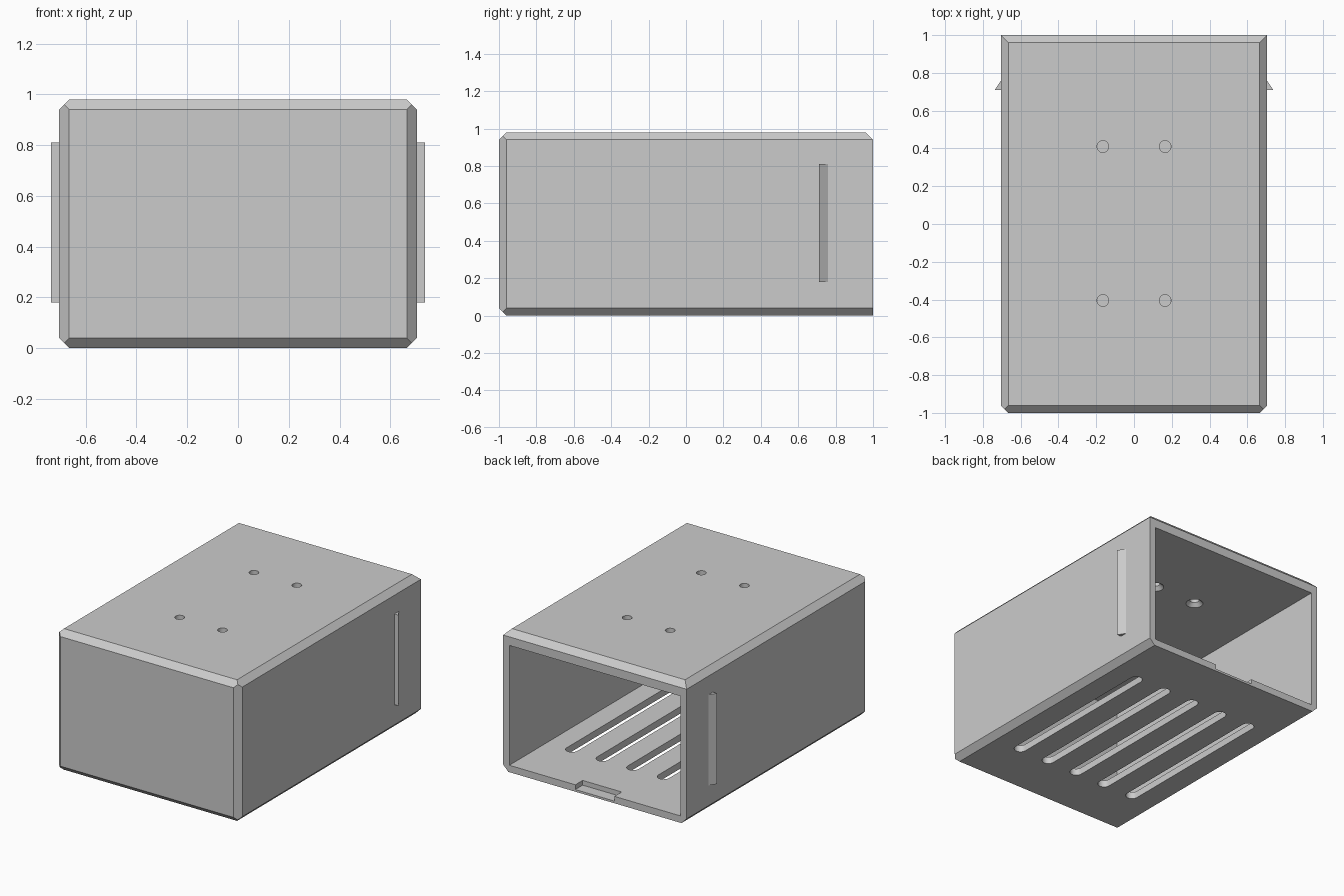
import bpy, bmesh, math
from mathutils import Vector

cube = bpy.data.objects.get("Cube")
if cube:
    bpy.data.objects.remove(cube, do_unlink=True)

W, L, H = 0.705, 1.0, 0.98      # half width, half length, height
BEVEL, WALL, CEILING = 0.04, 0.048, 0.88

grey = bpy.data.materials.new("plain grey")
grey.use_nodes = True
color = (0.6, 0.6, 0.6, 1)
grey.diffuse_color = color
grey.node_tree.nodes["Principled BSDF"].inputs["Base Color"].default_value = color


def to_object(name, bm):
    bmesh.ops.recalc_face_normals(bm, faces=bm.faces)
    mesh = bpy.data.meshes.new(name)
    bm.to_mesh(mesh)
    bm.free()
    mesh.materials.append(grey)
    obj = bpy.data.objects.new(name, mesh)
    bpy.context.collection.objects.link(obj)
    return obj


def block_mesh(low, high):
    bm = bmesh.new()
    bmesh.ops.create_cube(bm, size=1)
    low, high = Vector(low), Vector(high)
    for v in bm.verts:
        v.co = (low + high) / 2 + v.co * (high - low)
    return bm


def skin(name, rings):
    """Closed solid through matching rings of points."""
    bm = bmesh.new()
    loops = [[bm.verts.new(p) for p in ring] for ring in rings]
    for a, b in zip(loops, loops[1:]):
        for i in range(len(a)):
            j = (i + 1) % len(a)
            bm.faces.new((a[i], a[j], b[j], b[i]))
    bm.faces.new(loops[0])
    bm.faces.new(loops[-1])
    return to_object(name, bm)


def cut(target, cutter):
    mod = target.modifiers.new("cut", 'BOOLEAN')
    mod.operation, mod.solver, mod.object = 'DIFFERENCE', 'EXACT', cutter
    bpy.context.view_layer.objects.active = target
    bpy.ops.object.modifier_apply(modifier=mod.name)
    bpy.data.objects.remove(cutter, do_unlink=True)


# Outer body: every edge chamfered except three around the open back
bm = block_mesh((-W, -L, 0), (W, L, H))
corner = Vector((W, L, H / 2))
chamfers = [(sx, 0, sz) for sx in (-1, 1) for sz in (-1, 1)]
chamfers += [(sx, -1, 0) for sx in (-1, 1)]
chamfers += [(0, -1, -1), (0, -1, 1), (0, 1, 1)]
for n in chamfers:
    n = Vector(n)
    edge = Vector([n[i] * corner[i] for i in range(3)]) + Vector((0, 0, H / 2))
    point = edge - n * BEVEL / 2
    bmesh.ops.bisect_plane(bm, geom=bm.verts[:] + bm.edges[:] + bm.faces[:],
                           plane_co=point, plane_no=n, clear_outer=True)
    bmesh.ops.holes_fill(bm, edges=[e for e in bm.edges if e.is_boundary])
box = to_object("box_shell", bm)

# Inner cavity, open at the back, and the thumb notch in the floor lip
cut(box, to_object("cavity", block_mesh((-W + WALL, -L + WALL, WALL),
                                        (W - WALL, L + 0.1, CEILING))))
cut(box, to_object("notch", block_mesh((-0.15, L - 0.08, 0.015),
                                       (0.15, L + 0.1, 0.1))))

# Rounded ventilation slots in the floor
SLOT_R, SLOT_Y, STEPS = 0.041, 0.58, 12
for k in range(-2, 3):
    outline = []
    for end in (1, -1):
        for i in range(STEPS + 1):
            a = math.pi * i / STEPS
            outline.append((k * 0.235 + end * SLOT_R * math.cos(a),
                            end * (SLOT_Y + SLOT_R * math.sin(a))))
    cut(box, skin("slot", [[(x, y, z) for x, y in outline] for z in (-0.1, 0.1)]))

# Screw holes in the top, countersunk from inside
SIDES = 32
for x in (-0.165, 0.165):
    for y in (-0.405, 0.41):
        rings = [[(x + r * math.cos(math.tau * i / SIDES),
                   y + r * math.sin(math.tau * i / SIDES), z) for i in range(SIDES)]
                 for r, z in ((0.055, 0.8), (0.055, CEILING), (0.031, 0.905), (0.031, 1.1))]
        cut(box, skin("screw_hole", rings))

# Wedge-shaped catch on each side
for side, name in ((1, "left_catch"), (-1, "right_catch")):
    wedge = [(W - 0.01, 0.71), (W + 0.032, 0.71), (W, 0.758), (W - 0.01, 0.758)]
    skin(name, [[(side * x, y, z) for x, y in wedge] for z in (0.18, 0.81)])

# Smooth the round walls, keep the edges sharp
bpy.ops.object.select_all(action='DESELECT')
box.select_set(True)
bpy.context.view_layer.objects.active = box
bpy.ops.object.shade_smooth_by_angle(angle=math.radians(30))
